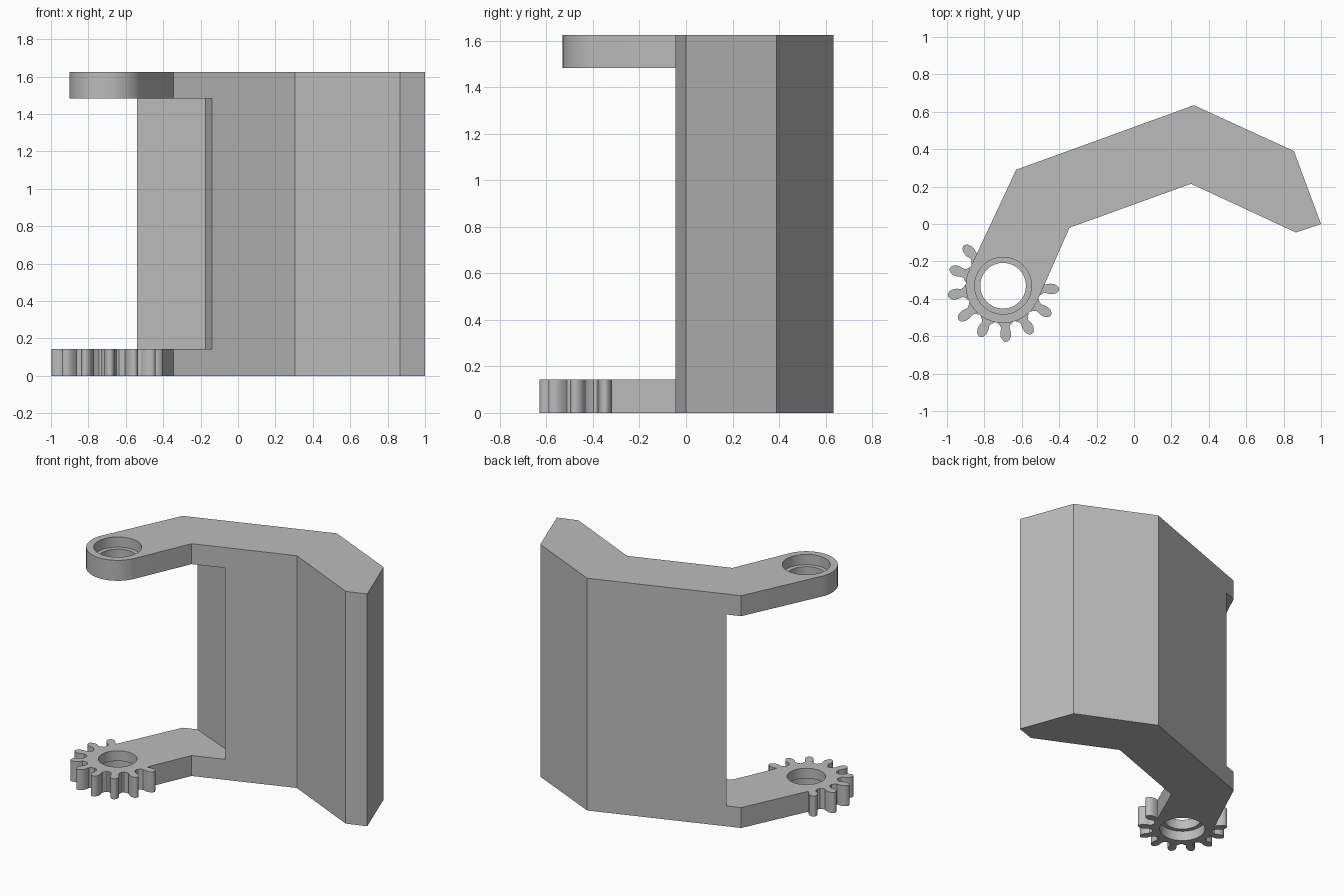
import bpy, bmesh
from math import sin, cos, radians

cube = bpy.data.objects.get("Cube")
if cube:
    bpy.data.objects.remove(cube, do_unlink=True)

HEIGHT, ARM = 1.625, 0.143          # total height, hinge arm thickness
PIVOT = (-0.70, -0.33)              # hinge axis
HUB, BORE, RECESS = 0.20, 0.122, 0.152

grey = bpy.data.materials.new("plain grey")
grey.use_nodes = True
grey.diffuse_color = (0.5, 0.5, 0.5, 1)
grey.node_tree.nodes["Principled BSDF"].inputs["Base Color"].default_value = grey.diffuse_color


def prism(name, outline, z0, z1):
    """Extrude a flat outline from z0 to z1."""
    bm = bmesh.new()
    face = bm.faces.new([bm.verts.new((x, y, z0)) for x, y in outline])
    top = bmesh.ops.extrude_face_region(bm, geom=[face])["geom"]
    verts = [v for v in top if isinstance(v, bmesh.types.BMVert)]
    bmesh.ops.translate(bm, verts=verts, vec=(0, 0, z1 - z0))
    bmesh.ops.recalc_face_normals(bm, faces=bm.faces)
    mesh = bpy.data.meshes.new(name)
    bm.to_mesh(mesh)
    bm.free()
    mesh.materials.append(grey)
    obj = bpy.data.objects.new(name, mesh)
    bpy.context.collection.objects.link(obj)
    return obj


def polar(radius, start, end, steps):
    """Points on an arc about the hinge axis."""
    angles = [radians(start + (end - start) * i / steps) for i in range(steps + 1)]
    return [(PIVOT[0] + radius * cos(a), PIVOT[1] + radius * sin(a)) for a in angles]


def combine(target, tool, operation):
    """Apply a boolean and discard the tool."""
    mod = target.modifiers.new(operation, "BOOLEAN")
    mod.operation, mod.solver, mod.object = operation, "EXACT", tool
    bpy.context.view_layer.objects.active = target
    bpy.ops.object.modifier_apply(modifier=mod.name)
    bpy.data.objects.remove(tool, do_unlink=True)


def cylinder(name, radius, z0, z1):
    return prism(name, polar(radius, 0, 360, 64)[:-1], z0, z1)


# Bent wall with a rounded hinge end
wall = [(-0.345, -0.02), (0.305, 0.215), (0.865, -0.045), (1.0, 0.0),
        (0.855, 0.39), (0.32, 0.635), (-0.63, 0.29)]
bracket = prism("hinge_bracket", wall + polar(HUB, 154.9, 336.1, 36), 0, HEIGHT)

# Gap between the upper and lower hinge arms
gap = [(-0.90, 0.487), (-0.54, 0.323), (-0.175, 0.16), (-0.105, -0.052),
       (-0.10, -0.8), (-1.2, -0.8), (-1.2, 0.487)]
combine(bracket, prism("arm_gap", gap, ARM, HEIGHT - ARM), "DIFFERENCE")

# Gear teeth around the lower hub: (radius, half width) from root to tip
flank = [(0.185, 0.046), (0.20, 0.039), (0.212, 0.027), (0.225, 0.022), (0.25, 0.028),
         (0.272, 0.027), (0.288, 0.02), (0.297, 0.011), (0.30, 0.004)]
shape = flank + [(r, -w) for r, w in reversed(flank)]
for i in range(9):
    a = radians(134.6 + i * 360 / 13)
    tooth = [(PIVOT[0] + r * cos(a) - w * sin(a), PIVOT[1] + r * sin(a) + w * cos(a))
             for r, w in shape]
    combine(bracket, prism("gear_tooth", tooth, 0, ARM), "UNION")

# Stepped hinge holes, recessed from the outer faces
combine(bracket, cylinder("hinge_bore", BORE, -0.1, HEIGHT + 0.1), "DIFFERENCE")
combine(bracket, cylinder("lower_recess", RECESS, -0.1, ARM / 2), "DIFFERENCE")
combine(bracket, cylinder("upper_recess", RECESS, HEIGHT - ARM / 2, HEIGHT + 0.1), "DIFFERENCE")

# Smooth round surfaces, keep sharp edges
bpy.ops.object.select_all(action="DESELECT")
bracket.select_set(True)
bpy.context.view_layer.objects.active = bracket
bpy.ops.object.shade_smooth_by_angle(angle=radians(30))
